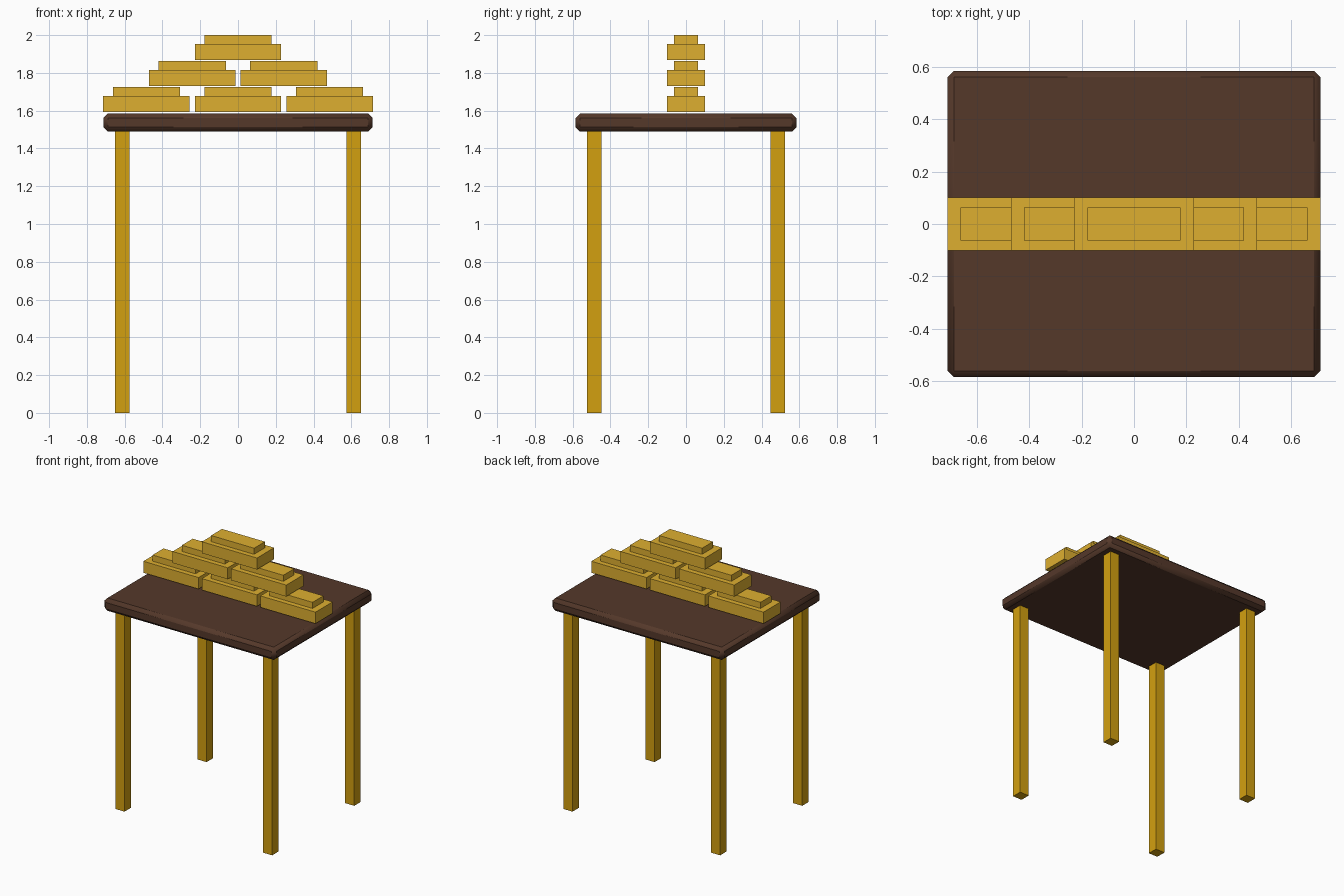
import bpy, math

if "Cube" in bpy.data.objects:
    bpy.data.objects.remove(bpy.data.objects["Cube"])


def material(name, rgb):
    m = bpy.data.materials.new(name)
    m.diffuse_color = (*rgb, 1)
    m.use_nodes = True
    m.node_tree.nodes["Principled BSDF"].inputs["Base Color"].default_value = m.diffuse_color
    return m


wood = material("dark_wood", (0.09, 0.04, 0.023))
leg_gold = material("leg_gold", (0.65, 0.35, 0.005))
bar_gold = material("bar_gold", (0.73, 0.43, 0.03))


def box(name, center, size, mat):
    bpy.ops.mesh.primitive_cube_add(size=1, location=center)
    ob = bpy.context.object
    ob.name = name
    ob.scale = size
    bpy.ops.object.transform_apply(location=False, rotation=False, scale=True)
    ob.data.materials.append(mat)
    return ob


# Table top with softened, chamfered edges
top = box("table_top", (0, 0, 1.537), (1.426, 1.17, 0.096), wood)
bevel = top.modifiers.new("edge_chamfer", 'BEVEL')
bevel.width = 0.024
bevel.segments = 1
bpy.ops.object.shade_smooth_by_angle(angle=math.radians(60))

# Four square legs
for side, sx in (("left", -1), ("right", 1)):
    for end, sy in (("front", -1), ("back", 1)):
        box(f"{end}_{side}_leg", (sx * 0.612, sy * 0.486, 0.745),
            (0.076, 0.076, 1.49), leg_gold)

# Pyramid of stepped gold bars: rows of three, two and one
PITCH, ROW = 0.485, 0.138
for row in range(3):
    count = 3 - row
    z = 1.592 + row * ROW
    for i in range(count):
        x = (i - (count - 1) / 2) * PITCH
        tag = f"{row + 1}_{i + 1}"
        box(f"bar_base_{tag}", (x, 0, z + 0.043), (0.457, 0.203, 0.086), bar_gold)
        box(f"bar_step_{tag}", (x, 0, z + 0.109), (0.356, 0.128, 0.046), bar_gold)
